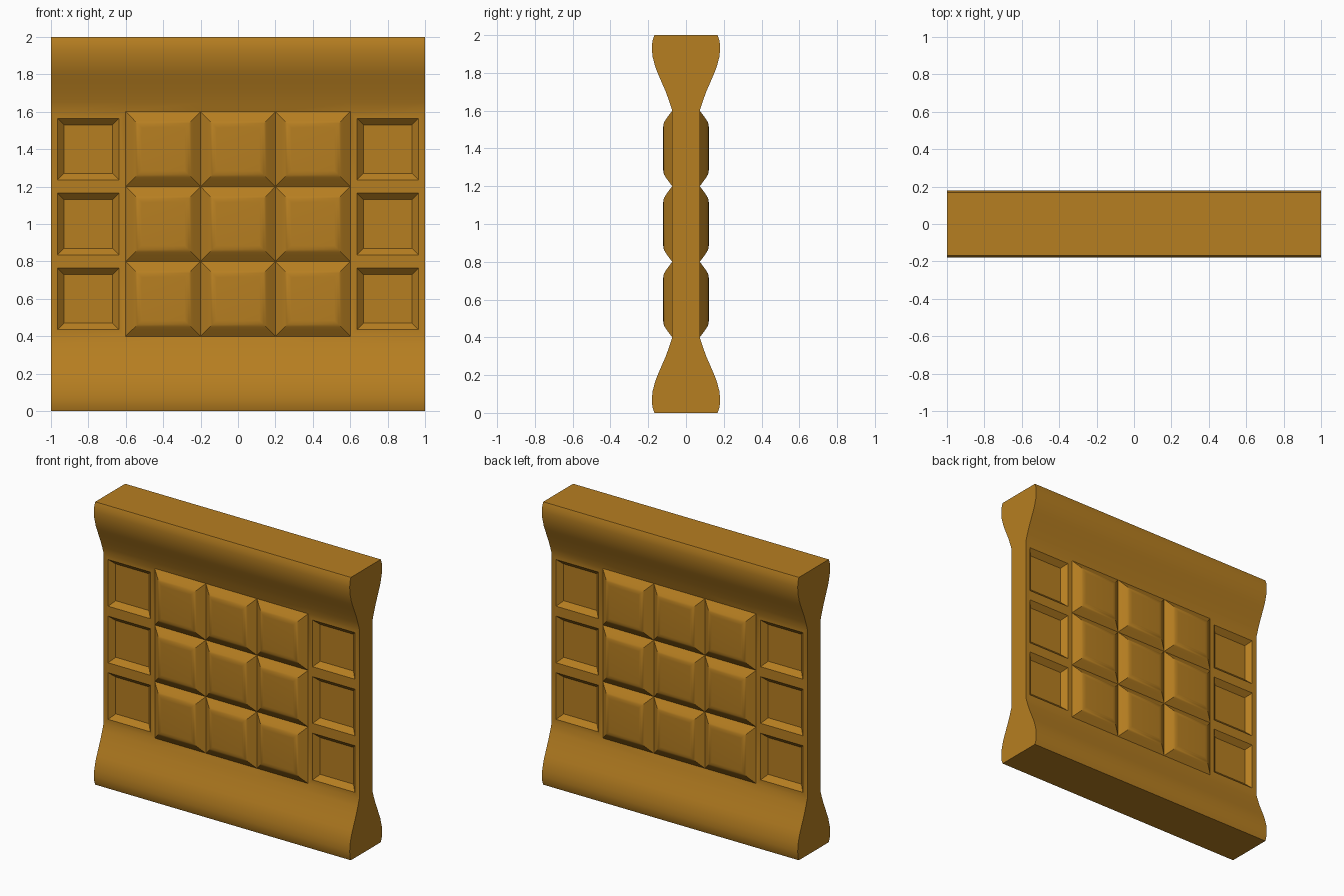
import bpy, bmesh, math

if "Cube" in bpy.data.objects:
    bpy.data.objects.remove(bpy.data.objects["Cube"])

CELL, HALF = 0.4, 0.073
# rail profile: (height above the outer edge, half thickness)
RAIL = [(0, .167), (.03, .178), (.065, .18), (.11, .178), (.17, .162),
        (.2, .15), (.24, .133), (.3, .107), (.35, .089), (.4, HALF)]
# cell rings: (distance in from the cell edge, offset outward)
PILLOW = [(0, 0), (.035, .026), (.05, .036), (.062, .043), (.072, .0465), (.085, .0475)]
RECESS = [(0, 0), (.035, 0), (.07, -.035)]

bm = bmesh.new()


def face(points, smooth=False):
    f = bm.faces.new([bm.verts.new(p) for p in points])
    f.smooth = smooth


def ring(x, z, inset, y):
    a, b = inset, CELL - inset
    return [(x + a, y, z + a), (x + b, y, z + a), (x + b, y, z + b), (x + a, y, z + b)]


def cell(x, z, side, steps):
    rings = [ring(x, z, d, side * (HALF + h)) for d, h in steps]
    for lo, hi in zip(rings, rings[1:]):
        for i in range(4):
            j = (i + 1) % 4
            face([lo[i], lo[j], hi[j], hi[i]], True)
    face(rings[-1], True)


top = [(2 - z, y) for z, y in reversed(RAIL)]
for col in range(5):
    x0 = -1 + col * CELL
    x1 = x0 + CELL
    for side in (-1, 1):
        # curved top and bottom rails
        for prof in (RAIL, top):
            for (z0, y0), (z1, y1) in zip(prof, prof[1:]):
                face([(x0, side * y0, z0), (x1, side * y0, z0),
                      (x1, side * y1, z1), (x0, side * y1, z1)], True)
        # recessed outer columns, raised pillow squares between
        for row in range(3):
            cell(x0, .4 + row * CELL, side, RECESS if col in (0, 4) else PILLOW)
    # flat top and underside
    for z in (0, 2):
        y = RAIL[0][1]
        face([(x0, -y, z), (x1, -y, z), (x1, y, z), (x0, y, z)])

# end faces
outline = RAIL + [(.8, HALF), (1.2, HALF)] + top
for x in (-1, 1):
    for (z0, y0), (z1, y1) in zip(outline, outline[1:]):
        face([(x, -y0, z0), (x, y0, z0), (x, y1, z1), (x, -y1, z1)])

bmesh.ops.remove_doubles(bm, verts=bm.verts, dist=1e-4)
bmesh.ops.recalc_face_normals(bm, faces=bm.faces)
mesh = bpy.data.meshes.new("wall_panel")
bm.to_mesh(mesh)
bm.free()
panel = bpy.data.objects.new("wall_panel", mesh)
bpy.context.collection.objects.link(panel)

mat = bpy.data.materials.new("ochre_wood")
mat.diffuse_color = (.47, .21, .015, 1)
mat.use_nodes = True
mat.node_tree.nodes["Principled BSDF"].inputs["Base Color"].default_value = mat.diffuse_color
mesh.materials.append(mat)

bpy.context.view_layer.objects.active = panel
panel.select_set(True)
bpy.ops.object.shade_smooth_by_angle(angle=math.radians(30))
